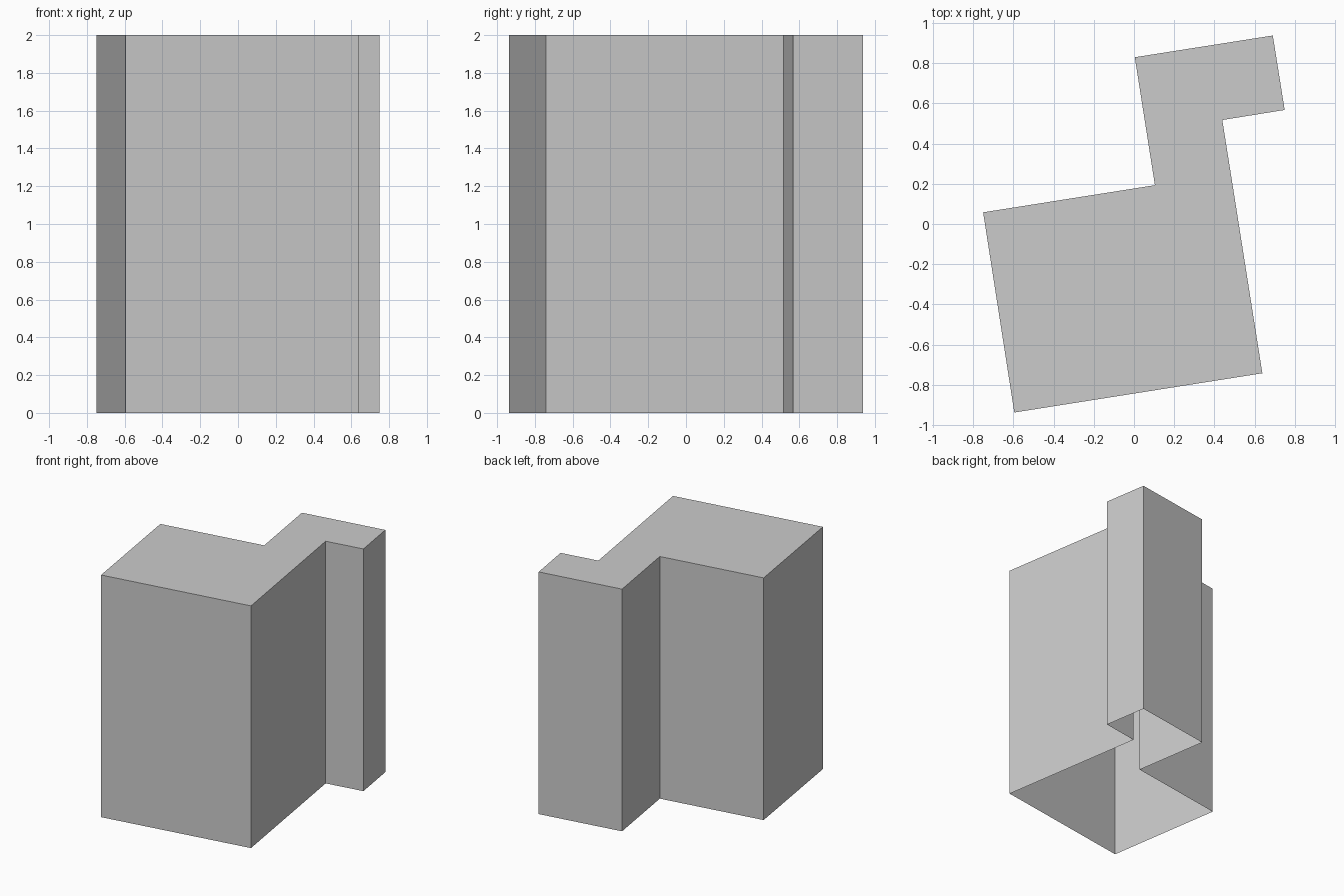
import bpy
import bmesh
from mathutils import Vector

cube = bpy.data.objects.get("Cube")
if cube:
    bpy.data.objects.remove(cube, do_unlink=True)

HEIGHT = 2.0

# Plain grey for the whole block
grey = bpy.data.materials.new("plain_grey")
grey.use_nodes = True
colour = (0.6, 0.6, 0.6, 1.0)
grey.diffuse_color = colour
grey.node_tree.nodes["Principled BSDF"].inputs["Base Color"].default_value = colour

# Footprint: wide main hall, narrow neck and rear wing, counter-clockwise
footprint = [
    (-0.595, -0.937), (0.638, -0.742), (0.439, 0.517), (0.749, 0.567),
    (0.69, 0.937), (0.004, 0.829), (0.104, 0.193), (-0.75, 0.058),
]


def build_block(name, outline, height, material):
    """Flat roof with outer walls; the underside is left open."""
    bm = bmesh.new()
    low = [bm.verts.new((x, y, 0)) for x, y in outline]
    high = [bm.verts.new(v.co + Vector((0, 0, height))) for v in low]
    for i in range(len(low)):
        j = (i + 1) % len(low)
        bm.faces.new((low[i], low[j], high[j], high[i]))
    bm.faces.new(high)
    mesh = bpy.data.meshes.new(name)
    bm.to_mesh(mesh)
    bm.free()
    mesh.materials.append(material)
    obj = bpy.data.objects.new(name, mesh)
    bpy.context.collection.objects.link(obj)
    return obj


build_block("building_block", footprint, HEIGHT, grey)
